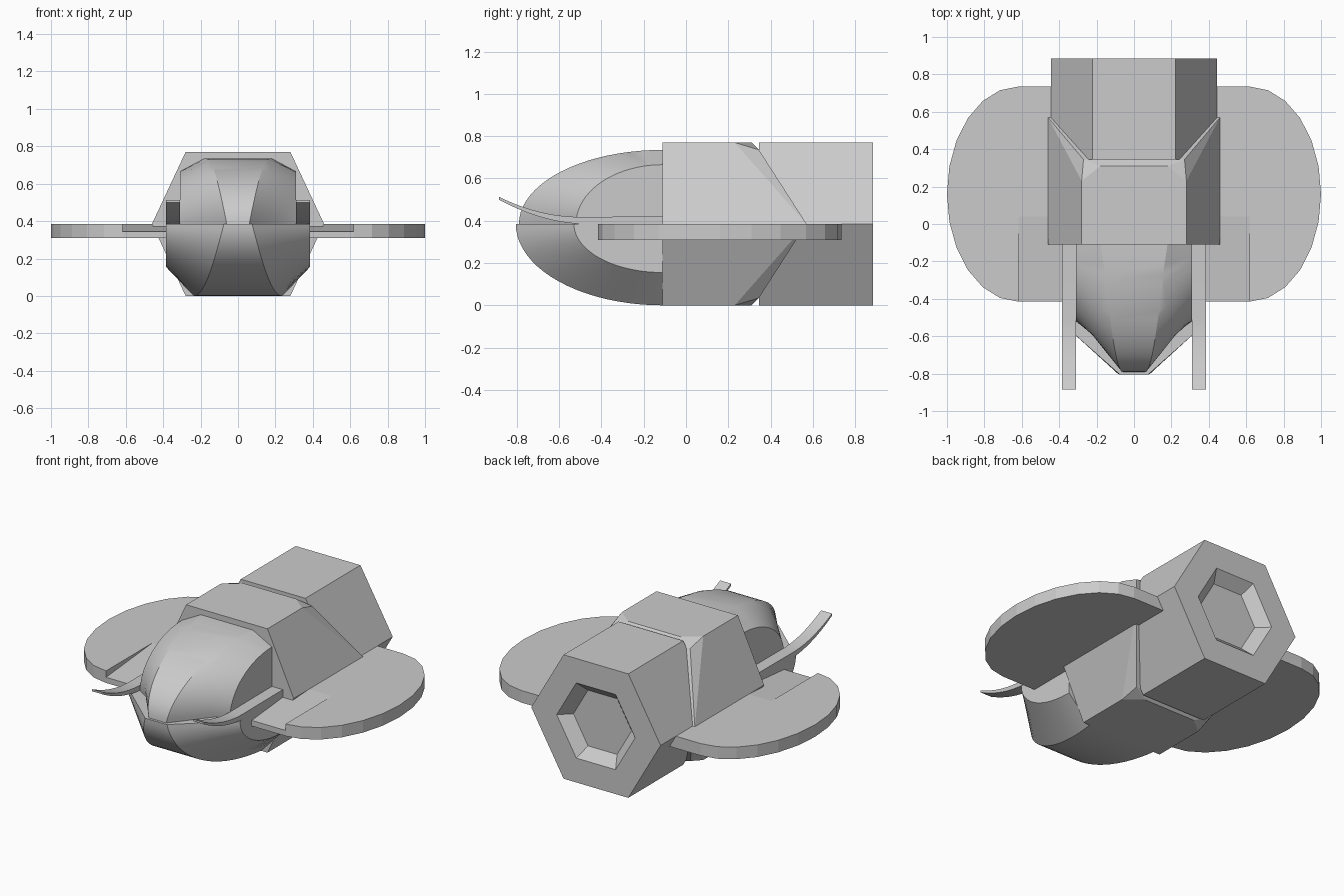
import bpy, bmesh
from math import sin, cos, pi, radians
from mathutils import Vector

if "Cube" in bpy.data.objects:
    bpy.data.objects.remove(bpy.data.objects["Cube"], do_unlink=True)

MID = 0.385      # height of the widest line of the hull
FRONT = -0.11    # where the nose meets the hull


def finish(name, bm, smooth=None):
    bmesh.ops.remove_doubles(bm, verts=bm.verts, dist=0.0005)
    bmesh.ops.recalc_face_normals(bm, faces=bm.faces)
    mesh = bpy.data.meshes.new(name)
    bm.to_mesh(mesh)
    bm.free()
    ob = bpy.data.objects.new(name, mesh)
    bpy.context.collection.objects.link(ob)
    if smooth:
        bpy.ops.object.select_all(action='DESELECT')
        ob.select_set(True)
        bpy.context.view_layer.objects.active = ob
        bpy.ops.object.shade_smooth_by_angle(angle=radians(smooth))
    return ob


def add_prism(bm, points, offset):
    """Extrude a planar outline along an offset vector."""
    face = bm.faces.new([bm.verts.new(p) for p in points])
    new = bmesh.ops.extrude_face_region(bm, geom=[face], use_keep_orig=True)
    verts = [g for g in new["geom"] if isinstance(g, bmesh.types.BMVert)]
    bmesh.ops.translate(bm, verts=verts, vec=Vector(offset))


def nose_shell(name, section, half_width, steps=20):
    """Loft ridge lines from tip to hull, then close the flat sides."""
    bm = bmesh.new()
    rows = []
    for i in range(steps + 1):
        half = section(i / steps)
        pts = [(-x, y, z) for x, y, z in reversed(half)] + half
        rows.append([bm.verts.new(p) for p in pts])
    for a, b in zip(rows, rows[1:]):
        for j in range(len(a) - 1):
            bm.faces.new((a[j], a[j + 1], b[j + 1], b[j]))
    left, right = [bm.verts.new((s * half_width, FRONT, MID)) for s in (-1, 1)]
    bm.faces.new([r[0] for r in rows] + [left])
    bm.faces.new([r[-1] for r in rows] + [right])
    bm.faces.new(rows[0] + [right, left])
    bm.faces.new(rows[-1] + [right, left])
    return finish(name, bm, 20)


def ridge(x, length, height, t):
    a = t * pi / 2
    return (x, FRONT - length * cos(a), MID + height * sin(a))


def lower_section(t):
    return [ridge(0.075 + 0.16 * t, 0.695, -MID, t),
            ridge(0.385, 0.42, -0.23, t)]


def upper_section(t):
    k = min(t / 0.85, 1)          # the window panel closes to a point
    x_in = 0.06 + 0.095 * k + 0.16 * max(t - 0.85, 0)
    x_out = x_in + 0.175 * (1 - k)
    return [ridge(x_in, 0.68, 0.35, t),
            ridge(x_out, 0.46 + 0.22 * k, 0.32 + 0.03 * k, t),
            ridge(0.31, 0.41, 0.28, t)]


# Nose
nose_shell("lower_nose", lower_section, 0.385)
nose_shell("upper_canopy", upper_section, 0.31)

# Mid hull with swept, chamfered rear edge
bm = bmesh.new()
corners = [(0.28, FRONT, MID), (0.46, FRONT, 0), (0.28, 0.23, MID),
           (0.18, 0.31, MID), (0.27, 0.345, 0.35), (0.46, 0.57, 0)]
for x, y, h in corners:
    for sx in (-1, 1):
        for sz in (-1, 1):
            bm.verts.new((sx * x, y, MID + sz * h))
bmesh.ops.remove_doubles(bm, verts=bm.verts, dist=0.0005)
bmesh.ops.convex_hull(bm, input=bm.verts)
bmesh.ops.dissolve_limit(bm, angle_limit=0.02, verts=bm.verts, edges=bm.edges)
finish("mid_hull", bm)

# Hexagonal engine block with tapered exhaust recess
bm = bmesh.new()
rings = []
for r, y in ((0.445, 0.345), (0.445, 0.885), (0.27, 0.885), (0.2, 0.82)):
    rings.append([bm.verts.new((r * cos(i * pi / 3), y, MID + r * sin(i * pi / 3)))
                  for i in range(6)])
for a, b in zip(rings, rings[1:]):
    for i in range(6):
        j = (i + 1) % 6
        bm.faces.new((a[i], a[j], b[j], b[i]))
bm.faces.new(rings[0])
bm.faces.new(rings[-1])
finish("engine_block", bm)

for side, label in ((1, "left"), (-1, "right")):
    # Wing: rounded outer half plus a root with a shallow ramp at the front
    bm = bmesh.new()
    tip = [(side * (0.617 + 0.383 * cos(a)), 0.16 + 0.575 * sin(a), 0.31)
           for a in [radians(d) for d in range(-90, 91, 15)]]
    add_prism(bm, tip, (0, 0, 0.075))
    root = [(-0.415, 0.31), (0.735, 0.31), (0.735, MID), (0.04, MID), (-0.415, 0.345)]
    add_prism(bm, [(side * 0.3, y, z) for y, z in root], (side * 0.317, 0, 0))
    finish(label + "_wing", bm)

    # Upturned prong along the side of the canopy
    bm = bmesh.new()
    top, under = [(FRONT, 0.42)], [(FRONT, MID)]
    for i in range(13):
        t = i / 12
        y, z = -0.5 - 0.385 * t, 0.418 + 0.095 * t ** 2
        top.append((y, z))
        under.append((y, z - 0.033 + 0.02 * t))
    outline = top + under[::-1]
    add_prism(bm, [(side * 0.31, y, z) for y, z in outline], (side * 0.075, 0, 0))
    finish(label + "_prong", bm, 30)
